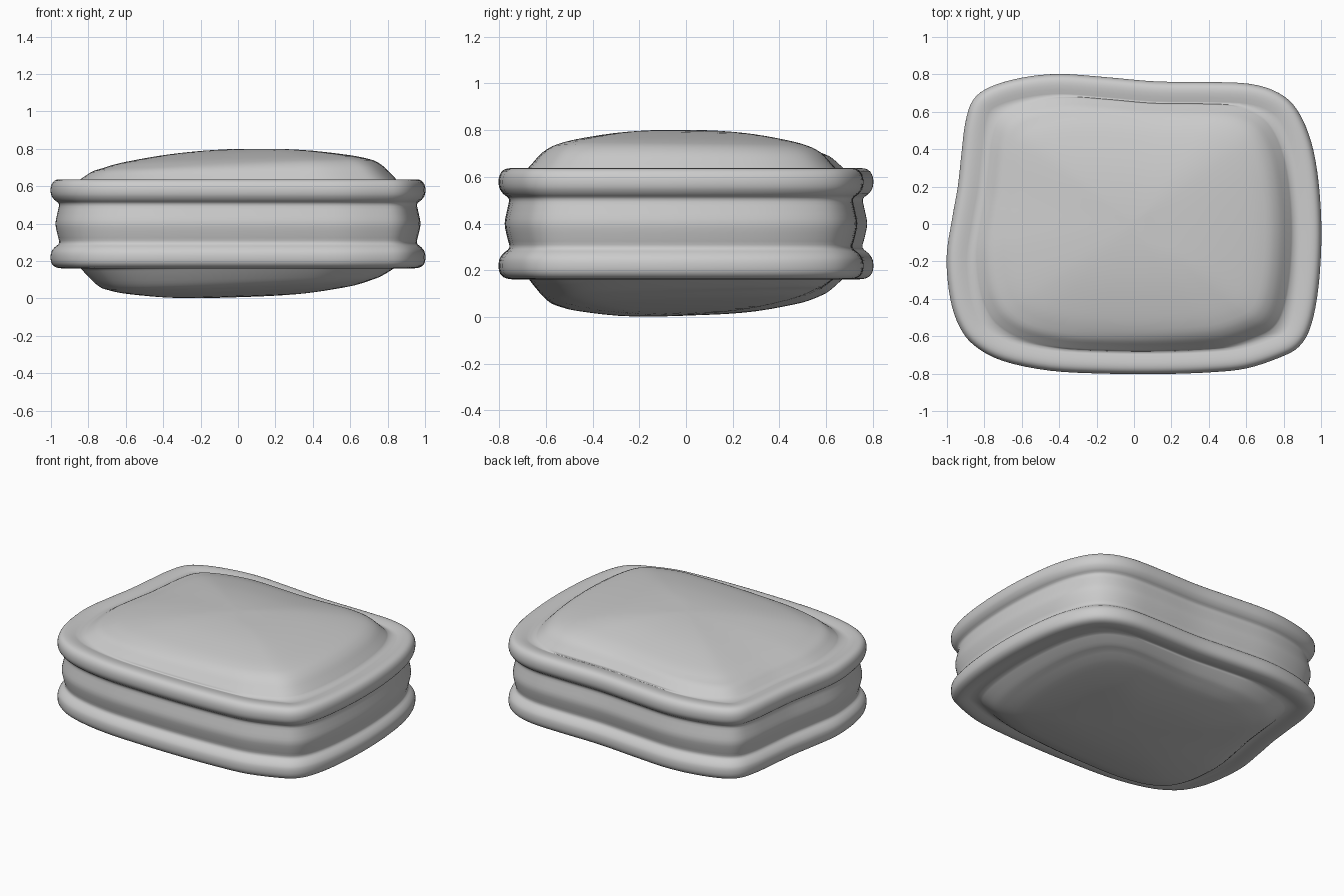
import bpy, bmesh
from mathutils import Vector

if "Cube" in bpy.data.objects:
    bpy.data.objects.remove(bpy.data.objects["Cube"])


def smooth(points, steps, closed):
    """Catmull-Rom curve through the points."""
    n, out = len(points), []
    get = (lambda i: Vector(points[i % n])) if closed else \
          (lambda i: Vector(points[max(0, min(n - 1, i))]))
    for i in range(n if closed else n - 1):
        a, b, c, d = (get(i + k) for k in (-1, 0, 1, 2))
        for s in range(steps):
            t = s / steps
            out.append(0.5 * (2 * b + (c - a) * t + (2 * a - 5 * b + 4 * c - d) * t * t
                              + (3 * b - a - 3 * c + d) * t ** 3))
    if not closed:
        out.append(get(n - 1))
    return out


# Plan outline, counter-clockwise from the right
outline = smooth([
    (1, -0.05), (0.985, 0.22), (0.945, 0.44), (0.87, 0.61), (0.77, 0.70), (0.62, 0.747),
    (0.4, 0.757), (0.12, 0.76), (-0.15, 0.783), (-0.4, 0.80), (-0.6, 0.78), (-0.77, 0.73),
    (-0.86, 0.66), (-0.90, 0.54), (-0.92, 0.38), (-0.94, 0.2), (-0.97, 0.03), (-1, -0.18),
    (-0.98, -0.4), (-0.93, -0.55), (-0.85, -0.65), (-0.7, -0.73), (-0.45, -0.782),
    (-0.15, -0.798), (0.15, -0.80), (0.42, -0.79), (0.6, -0.77), (0.77, -0.715),
    (0.88, -0.655), (0.945, -0.54), (0.985, -0.33)], 4, True)
N = len(outline)
normals = []
for i in range(N):
    t = (outline[(i + 1) % N] - outline[i - 1]).normalized()
    normals.append(Vector((t.y, -t.x)))

# Side profile: (inset, height) through both piped rims and the bulging wall
side = smooth([
    (0.12, 0.626), (0.06, 0.637), (0.02, 0.630), (0, 0.60), (0, 0.557), (0.018, 0.527),
    (0.042, 0.505), (0.035, 0.46), (0.024, 0.40), (0.035, 0.34), (0.044, 0.297),
    (0.018, 0.272), (0, 0.243), (0, 0.197), (0.02, 0.170), (0.06, 0.161), (0.12, 0.170)], 3, False)

# Crown profiles: (scale of outline, height above the rim)
top = smooth([(0.85, 0.006), (0.815, 0.035), (0.77, 0.07), (0.70, 0.097), (0.6, 0.12),
              (0.4, 0.15), (0.2, 0.167), (0.03, 0.173)], 3, False)
bottom = smooth([(0.84, 0.006), (0.80, 0.04), (0.75, 0.075), (0.68, 0.10), (0.6, 0.118),
                 (0.4, 0.145), (0.2, 0.157), (0.03, 0.16)], 3, False)


def crown_rings(profile, base, sign, tilt):
    """Domed face rings, leaning fuller toward the tilt direction."""
    rings = []
    for s, h in profile:
        w = max(0, min(1, (0.85 - s) / 0.12))
        ring = []
        for p in outline:
            x, y = p * s
            z = base + sign * (h + w * (tilt[0] * x + tilt[1] * y))
            ring.append((x, y, min(0.8, max(0.0, z))))
        rings.append(ring)
    return rings


rings = crown_rings(top, 0.627, 1, (0.03, -0.01))[::-1]
rings += [[(*(p - n * d), z) for p, n in zip(outline, normals)] for d, z in side]
rings += crown_rings(bottom, 0.169, -1, (-0.033, -0.033))

# Cushion: loft all rings and cap both ends
bm = bmesh.new()
loops = [[bm.verts.new(c) for c in ring] for ring in rings]
for a, b in zip(loops, loops[1:]):
    for i in range(N):
        j = (i + 1) % N
        bm.faces.new((a[i], b[i], b[j], a[j]))
bm.faces.new(loops[0])
bm.faces.new(loops[-1][::-1])
bmesh.ops.recalc_face_normals(bm, faces=bm.faces)
for f in bm.faces:
    f.smooth = True
mesh = bpy.data.meshes.new("cushion")
bm.to_mesh(mesh)
bm.free()
cushion = bpy.data.objects.new("cushion", mesh)
bpy.context.collection.objects.link(cushion)
